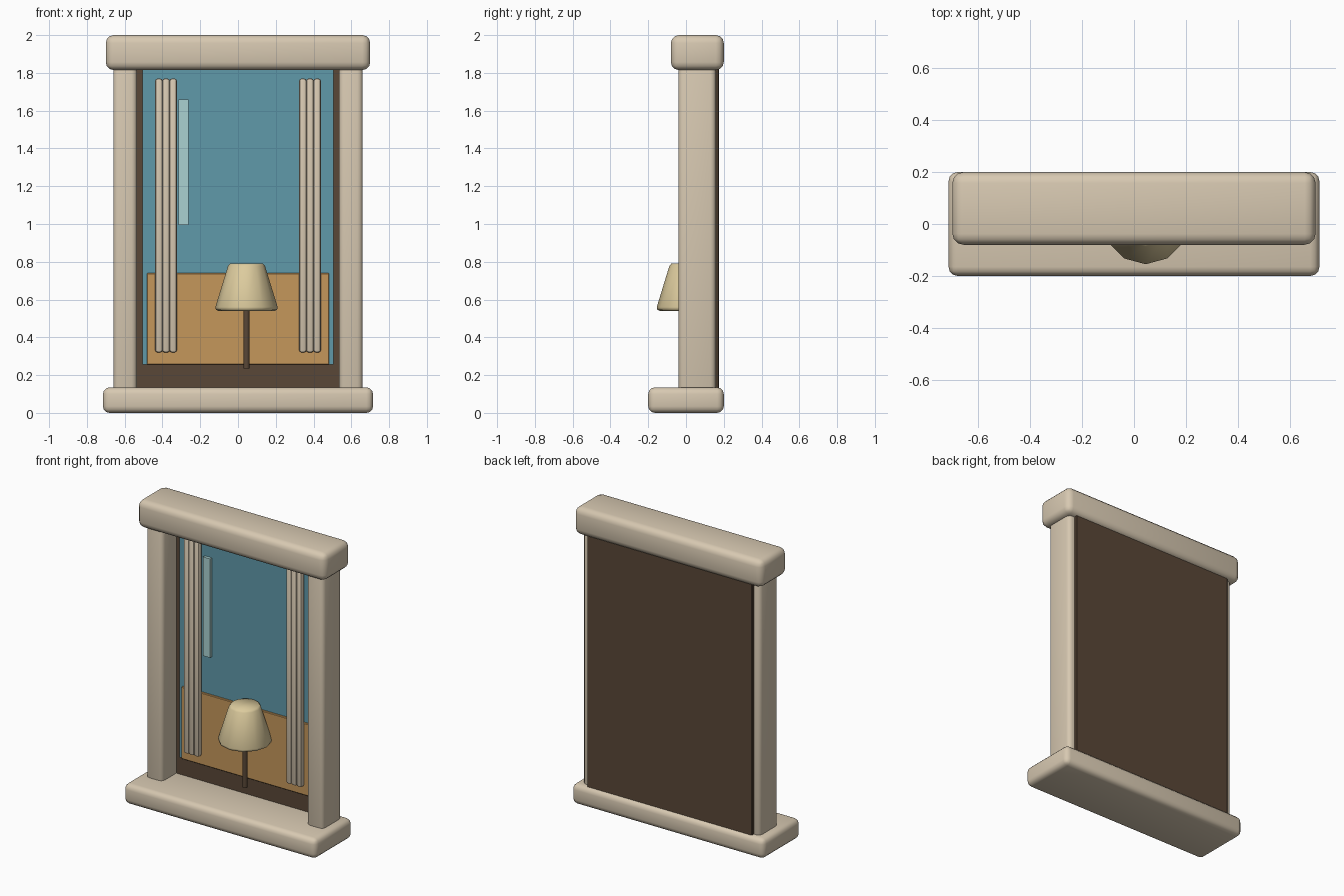
import bpy
import bmesh
import math

cube = bpy.data.objects.get("Cube")
if cube:
    bpy.data.objects.remove(cube, do_unlink=True)


def material(name, rgb):
    mat = bpy.data.materials.new(name)
    mat.use_nodes = True
    mat.diffuse_color = (*rgb, 1)
    mat.node_tree.nodes["Principled BSDF"].inputs["Base Color"].default_value = (*rgb, 1)
    return mat


cream = material("cream stone", (0.68, 0.58, 0.44))
brown = material("dark brown", (0.10, 0.063, 0.038))
blue = material("window blue", (0.115, 0.32, 0.40))
orange = material("warm orange", (0.56, 0.31, 0.105))
pale = material("pale glass", (0.40, 0.64, 0.64))
shade_yellow = material("lampshade yellow", (0.72, 0.60, 0.34))


def finish(name, bm, mat, angle):
    mesh = bpy.data.meshes.new(name)
    bm.to_mesh(mesh)
    bm.free()
    obj = bpy.data.objects.new(name, mesh)
    bpy.context.collection.objects.link(obj)
    mesh.materials.append(mat)
    bpy.ops.object.select_all(action='DESELECT')
    obj.select_set(True)
    bpy.context.view_layer.objects.active = obj
    bpy.ops.object.shade_smooth_by_angle(angle=math.radians(angle))
    return obj


def box(name, x, y, z, mat, bevel=0.0, segments=3):
    """Box given by its (min, max) range on each axis, with rounded edges."""
    bm = bmesh.new()
    bmesh.ops.create_cube(bm, size=1)
    for v in bm.verts:
        for i, (low, high) in enumerate((x, y, z)):
            v.co[i] = low if v.co[i] < 0 else high
    if bevel:
        bmesh.ops.bevel(bm, geom=bm.edges[:], offset=bevel, segments=segments,
                        profile=0.5, affect='EDGES')
    return finish(name, bm, mat, 35)


def turned(name, profile, centre, sides, mat, angle):
    """Closed solid turned around a vertical axis from (radius, height) points."""
    bm = bmesh.new()
    rings = []
    for r, z in profile:
        rings.append([bm.verts.new((centre[0] + r * math.sin(k * math.tau / sides),
                                    centre[1] - r * math.cos(k * math.tau / sides), z))
                      for k in range(sides)])
    for low, high in zip(rings, rings[1:]):
        for k in range(sides):
            n = (k + 1) % sides
            bm.faces.new((low[k], low[n], high[n], high[k]))
    bm.faces.new(rings[0][::-1])
    bm.faces.new(rings[-1])
    return finish(name, bm, mat, angle)


# Frame
box("sill", (-0.715, 0.715), (-0.2, 0.2), (0, 0.135), cream, 0.035)
box("lintel", (-0.70, 0.70), (-0.08, 0.2), (1.815, 2.0), cream, 0.042)

# Posts and curtains, mirrored left and right
for side, s in (("left", 1), ("right", -1)):
    box(side + "_post", sorted((s * 0.535, s * 0.66)), (-0.04, 0.158), (0.11, 1.84), cream, 0.028)
    for i in range(3):
        c = s * (0.343 + i * 0.038)
        box(f"{side}_curtain_fold_{i + 1}", (c - 0.0195, c + 0.0195), (0.045, 0.083),
            (0.32, 1.77), cream, 0.012, 2)

# Layers behind the opening
box("back_panel", (-0.615, 0.615), (0.11, 0.175), (0.11, 1.84), brown, 0.005, 1)
box("window_pane", (-0.505, 0.505), (0.098, 0.12), (0.255, 1.83), blue)
box("lower_wall", (-0.482, 0.482), (0.085, 0.11), (0.255, 0.74), orange, 0.004, 1)
box("glass_streak", (-0.315, -0.263), (0.078, 0.1), (0.995, 1.66), pale)

# Lamp
lamp = (0.045, 0.01)
turned("lamp_stem", ((0.016, 0.235), (0.016, 0.6)), lamp, 12, brown, 40)
turned("lampshade", ((0.148, 0.54), (0.162, 0.546), (0.165, 0.56), (0.098, 0.778), (0.088, 0.79)),
       lamp, 12, shade_yellow, 60)
